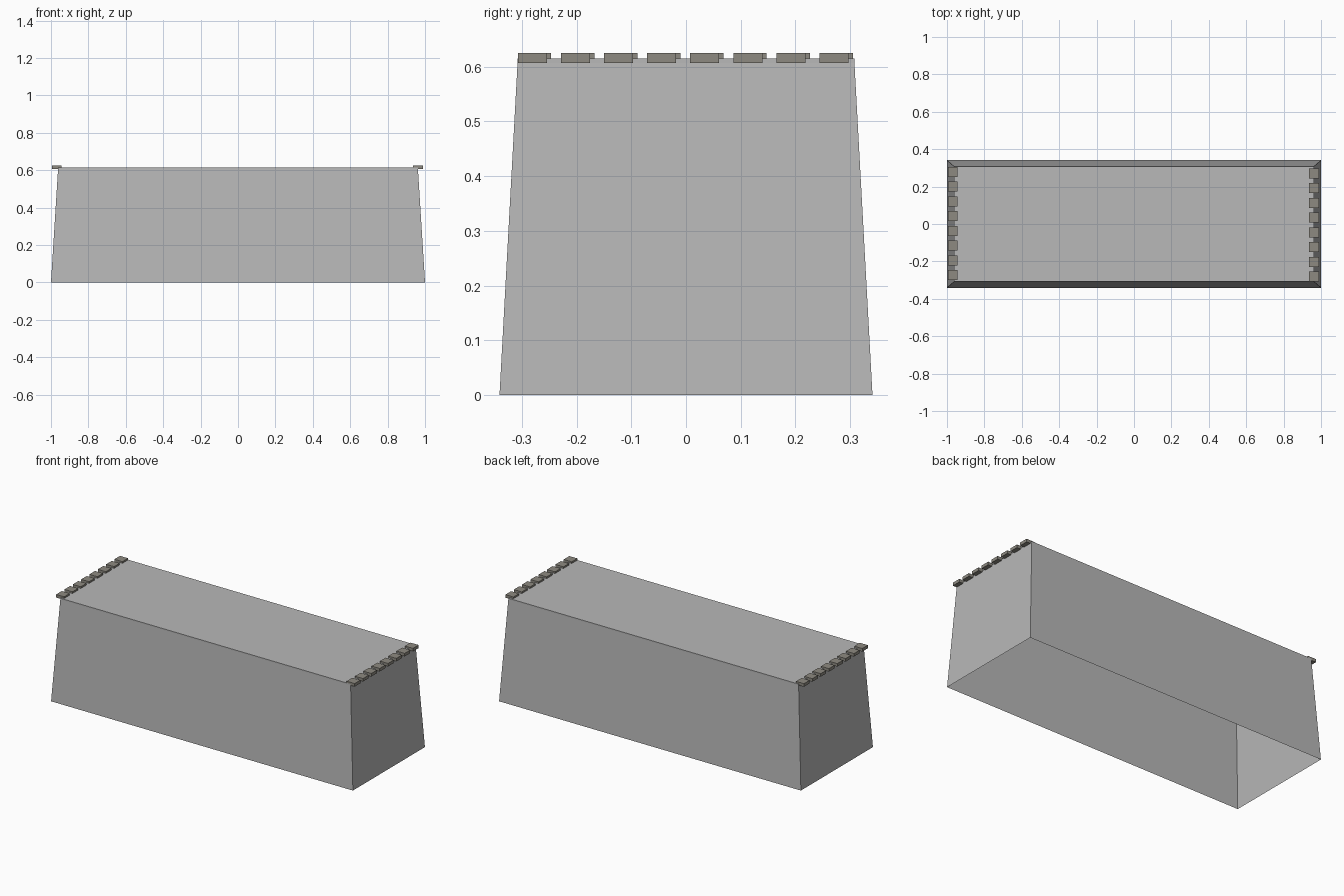
import bpy, bmesh
from mathutils import Matrix, Vector

if "Cube" in bpy.data.objects:
    bpy.data.objects.remove(bpy.data.objects["Cube"])


def material(name, rgb):
    m = bpy.data.materials.new(name)
    m.diffuse_color = (*rgb, 1)
    m.use_nodes = True
    m.node_tree.nodes["Principled BSDF"].inputs["Base Color"].default_value = m.diffuse_color
    return m


def finish(name, bm, mat):
    me = bpy.data.meshes.new(name)
    bm.to_mesh(me)
    bm.free()
    me.materials.append(mat)
    ob = bpy.data.objects.new(name, me)
    bpy.context.collection.objects.link(ob)
    return ob


wall_grey = material("wall grey", (0.48, 0.48, 0.48))
stone = material("warm stone", (0.27, 0.255, 0.22))

# Tapered body: open underneath, thin upright rim, closed flat top
bm = bmesh.new()
rings = []
for hx, hy, z in ((1.0, 0.341, 0), (0.962, 0.308, 0.607), (0.962, 0.308, 0.615)):
    rings.append([bm.verts.new((sx * hx, sy * hy, z))
                  for sx, sy in ((-1, -1), (1, -1), (1, 1), (-1, 1))])
for low, high in zip(rings, rings[1:]):
    for i in range(4):
        j = (i + 1) % 4
        bm.faces.new((low[i], low[j], high[j], high[i]))
bm.faces.new(rings[-1])
finish("tapered_body", bm, wall_grey)

# Row of eight small blocks along each short top edge
SIZE, PITCH, COUNT = 0.053, 0.0788, 8


def block_row(name, x_centre, y_first):
    bm = bmesh.new()
    for i in range(COUNT):
        place = Matrix.Translation(Vector((x_centre, y_first + i * PITCH, 0.616)))
        bmesh.ops.create_cube(bm, size=1,
                              matrix=place @ Matrix.Diagonal((SIZE, SIZE, 0.0185, 1)))
    finish(name, bm, stone)


block_row("right_edge_blocks", 0.962, -0.281)
block_row("left_edge_blocks", -0.969, -0.273)
